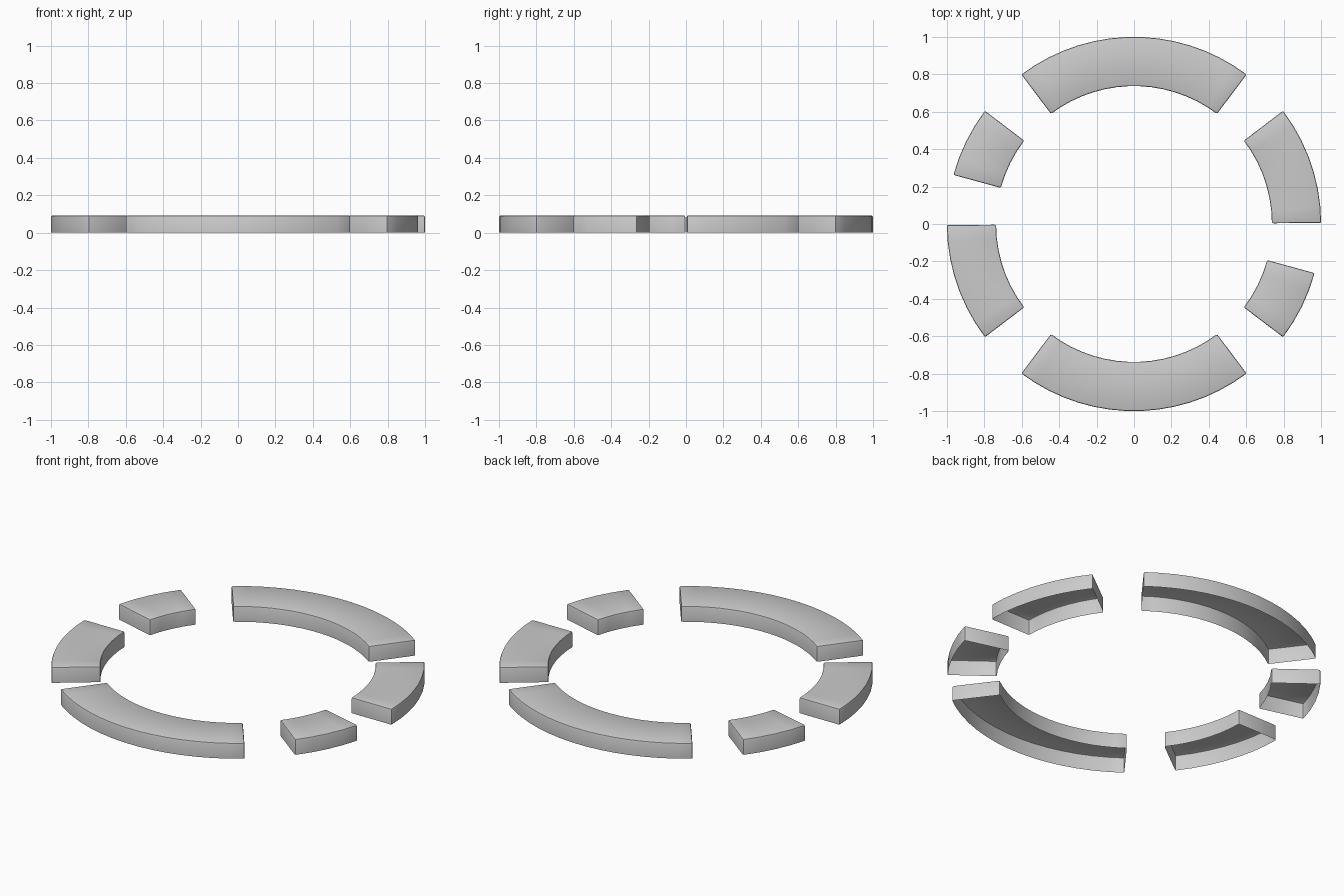
import bpy, bmesh, math

if "Cube" in bpy.data.objects:
    bpy.data.objects.remove(bpy.data.objects["Cube"])

R_OUT, R_IN, H, BEVEL = 1.0, 0.737, 0.092, 0.008


def ring_segment(name, start, end):
    """Open-bottomed arc block with small rounded edges, angles in degrees."""
    n = max(4, round((end - start) / 5))
    bm = bmesh.new()
    sections = []
    for i in range(n + 1):
        a = math.radians(start + (end - start) * i / n)
        c, s = math.cos(a), math.sin(a)
        sections.append([bm.verts.new((r * c, r * s, z)) for r, z in
                         ((R_OUT, 0), (R_OUT, H), (R_IN, H), (R_IN, 0))])
    # outer wall, top and inner wall
    for p, q in zip(sections, sections[1:]):
        for k in range(3):
            bm.faces.new((p[k], q[k], q[k + 1], p[k + 1]))
    # end walls
    bm.faces.new(sections[0])
    bm.faces.new(sections[-1][::-1])
    bmesh.ops.recalc_face_normals(bm, faces=bm.faces[:])
    bm.normal_update()
    top = max(bm.faces, key=lambda f: f.calc_center_median().z)
    if top.normal.z < 0:
        bmesh.ops.reverse_faces(bm, faces=bm.faces[:])
    # round the sharp edges
    sharp = [e for e in bm.edges if len(e.link_faces) == 2
             and e.calc_face_angle() > math.radians(45)]
    bmesh.ops.bevel(bm, geom=sharp, offset=BEVEL, segments=2, profile=0.5,
                    affect='EDGES', clamp_overlap=True)
    mesh = bpy.data.meshes.new(name)
    bm.to_mesh(mesh)
    bm.free()
    ob = bpy.data.objects.new(name, mesh)
    bpy.context.collection.objects.link(ob)
    bpy.ops.object.select_all(action='DESELECT')
    ob.select_set(True)
    bpy.context.view_layer.objects.active = ob
    bpy.ops.object.shade_smooth_by_angle(angle=math.radians(30))


# three arcs, repeated half a turn around
for side, turn in (("a", 0), ("b", 180)):
    ring_segment("medium_arc_" + side, 0.3 + turn, 37.2 + turn)
    ring_segment("long_arc_" + side, 53 + turn, 127 + turn)
    ring_segment("short_arc_" + side, 142.8 + turn, 164.8 + turn)
